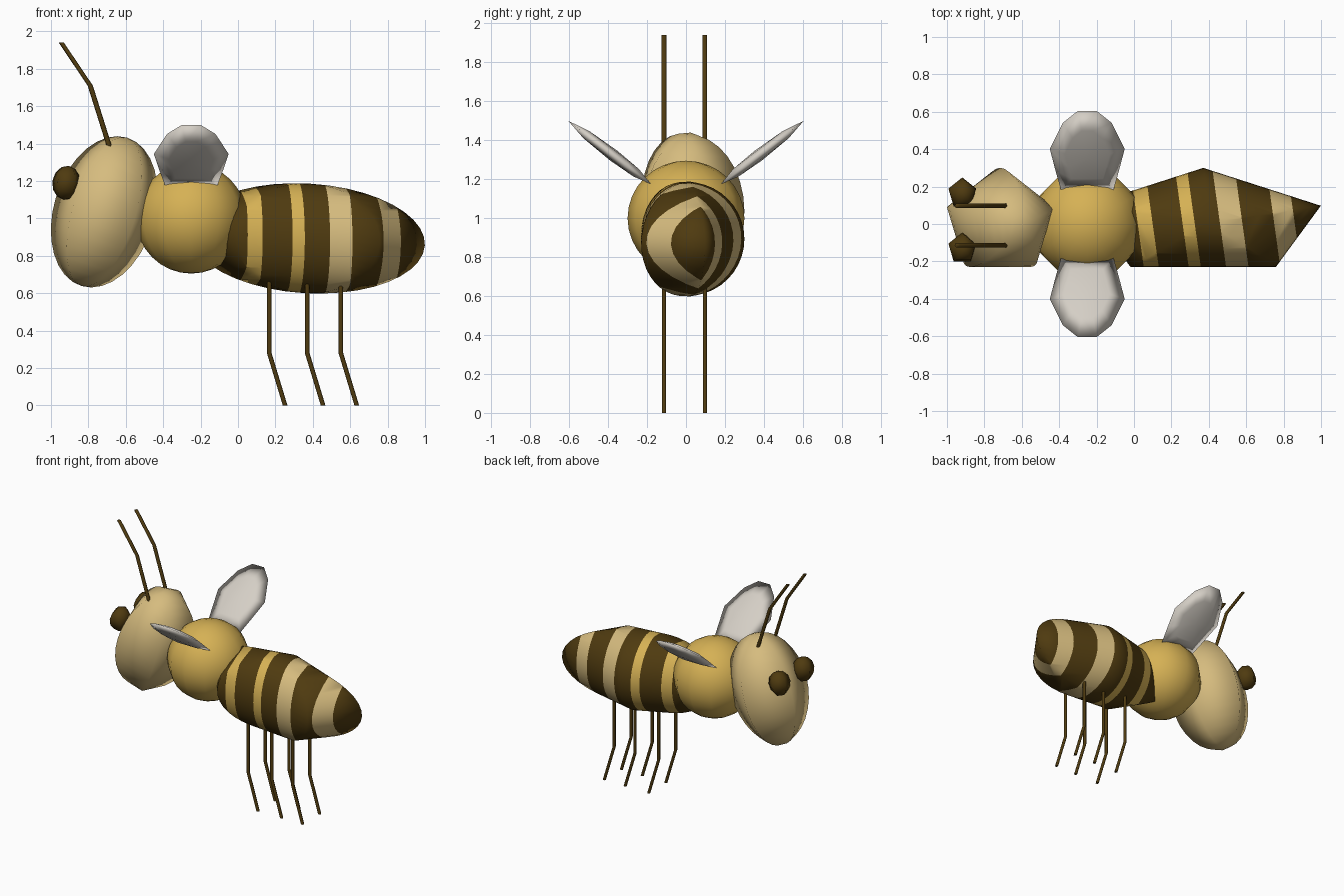
import bpy, bmesh, math
from mathutils import Matrix, Vector

if "Cube" in bpy.data.objects:
    bpy.data.objects.remove(bpy.data.objects["Cube"])


def material(name, rgb):
    m = bpy.data.materials.new(name)
    m.diffuse_color = (*rgb, 1)
    m.use_nodes = True
    m.node_tree.nodes["Principled BSDF"].inputs["Base Color"].default_value = m.diffuse_color
    return m


TAN = material("tan", (0.67, 0.50, 0.21))
GOLD = material("gold", (0.67, 0.44, 0.09))
DARK = material("dark_brown", (0.078, 0.043, 0.005))
WING = material("pale_grey", (0.66, 0.62, 0.56))


def finish(name, bm, mats):
    bmesh.ops.recalc_face_normals(bm, faces=bm.faces)
    for f in bm.faces:
        f.smooth = True
    me = bpy.data.meshes.new(name)
    bm.to_mesh(me)
    bm.free()
    for m in mats:
        me.materials.append(m)
    ob = bpy.data.objects.new(name, me)
    bpy.context.collection.objects.link(ob)
    return ob


def bridge(bm, a, b):
    n = len(a)
    for i in range(n):
        bm.faces.new((a[i], a[(i + 1) % n], b[(i + 1) % n], b[i]))


def fan(bm, ring, tip):
    for i in range(len(ring)):
        bm.faces.new((ring[i], ring[(i + 1) % len(ring)], tip))


def ellipsoid(centre, radii, sides, rings, tilt=0.0):
    """Upright sphere with few sides, one corner towards +y."""
    bm = bmesh.new()
    loops = []
    for j in range(1, rings):
        p = math.pi * j / rings
        loops.append([bm.verts.new((radii[0] * math.sin(p) * math.cos(a),
                                    radii[1] * math.sin(p) * math.sin(a),
                                    radii[2] * math.cos(p)))
                      for a in (math.pi / 2 + math.tau * k / sides for k in range(sides))])
    for a, b in zip(loops, loops[1:]):
        bridge(bm, a, b)
    fan(bm, loops[0], bm.verts.new((0, 0, radii[2])))
    fan(bm, loops[-1], bm.verts.new((0, 0, -radii[2])))
    bm.transform(Matrix.Translation(centre) @ Matrix.Rotation(tilt, 4, 'Y'))
    return bm


def rod(name, path, r, sides=6):
    """Bent rod with level cross-sections along (x, y, z) points."""
    bm = bmesh.new()
    loops = [[bm.verts.new((x + r * math.cos(math.tau * k / sides),
                            y + r * math.sin(math.tau * k / sides), z))
              for k in range(sides)] for x, y, z in path]
    for a, b in zip(loops, loops[1:]):
        bridge(bm, a, b)
    bm.faces.new(loops[0])
    bm.faces.new(loops[-1])
    ob = finish(name, bm, [DARK])
    bpy.context.view_layer.objects.active = ob
    ob.select_set(True)
    bpy.ops.object.shade_smooth_by_angle(angle=math.radians(65))
    ob.select_set(False)


# Head and thorax
finish("head", ellipsoid((-0.715, 0.007, 1.035), (0.284, 0.293, 0.415), 5, 16, 0.3), [TAN])
finish("thorax", ellipsoid((-0.25, 0, 1.0), (0.295, 0.3, 0.295), 12, 16), [GOLD])

# Abdomen, cut by slanted planes into stripes
SLANT = Vector((1, 0.14, 0))
cuts = [0.02, 0.10, 0.26, 0.325, 0.46, 0.58, 0.75, 0.86]
bm = ellipsoid((0.37, 0.007, 0.893), (0.6625, 0.293, 0.293), 5, 20, 0.06)
for c in cuts:
    bmesh.ops.bisect_plane(bm, geom=bm.verts[:] + bm.edges[:] + bm.faces[:],
                           plane_co=(c, 0, 0), plane_no=SLANT)
for f in bm.faces:
    d = f.calc_center_median().dot(SLANT)
    band = sum(d > c for c in cuts)
    f.material_index = 0 if band % 2 == 0 else (1 if band < 4 else 2)
finish("striped_abdomen", bm, [DARK, GOLD, TAN])

# Eyes
for side, y in (("left", 0.163), ("right", -0.131)):
    finish(side + "_eye", ellipsoid((-0.918, y, 1.19), (0.079, 0.086, 0.092), 5, 6, 0.15), [DARK])

# Wings: thin domed blades rising outwards
half = [(0.14, 0.0), (0.17, 0.25), (0.2, 0.52), (0.13, 0.85), (0.05, 1.0)]
outline = half + [(-x, s) for x, s in reversed(half)]
for side, sgn in (("left", 1), ("right", -1)):
    bm = bmesh.new()

    def point(x, s, h):
        return bm.verts.new((-0.25 + x, sgn * (0.18 + 0.425 * s - 0.61 * h),
                             1.175 + 0.325 * s + 0.79 * h))

    rim = [point(x, s, 0) for x, s in outline]
    for h in (0.024, -0.024):
        inner = [point(x * 0.6, 0.45 + (s - 0.45) * 0.6, h) for x, s in outline]
        bridge(bm, rim, inner)
        fan(bm, inner, point(0, 0.45, h * 1.3))
    finish(side + "_wing", bm, [WING])

# Antennae and legs
for side, y in (("left", 0.097), ("right", -0.113)):
    rod(side + "_antenna", [(-0.68, y, 1.36), (-0.79, y, 1.71), (-0.945, y, 1.94)], 0.014)
    for part, x in (("front", 0.167), ("middle", 0.37), ("back", 0.55)):
        rod(f"{side}_{part}_leg", [(x, y, 0.72), (x, y, 0.28), (x + 0.085, y, 0)], 0.0125)
